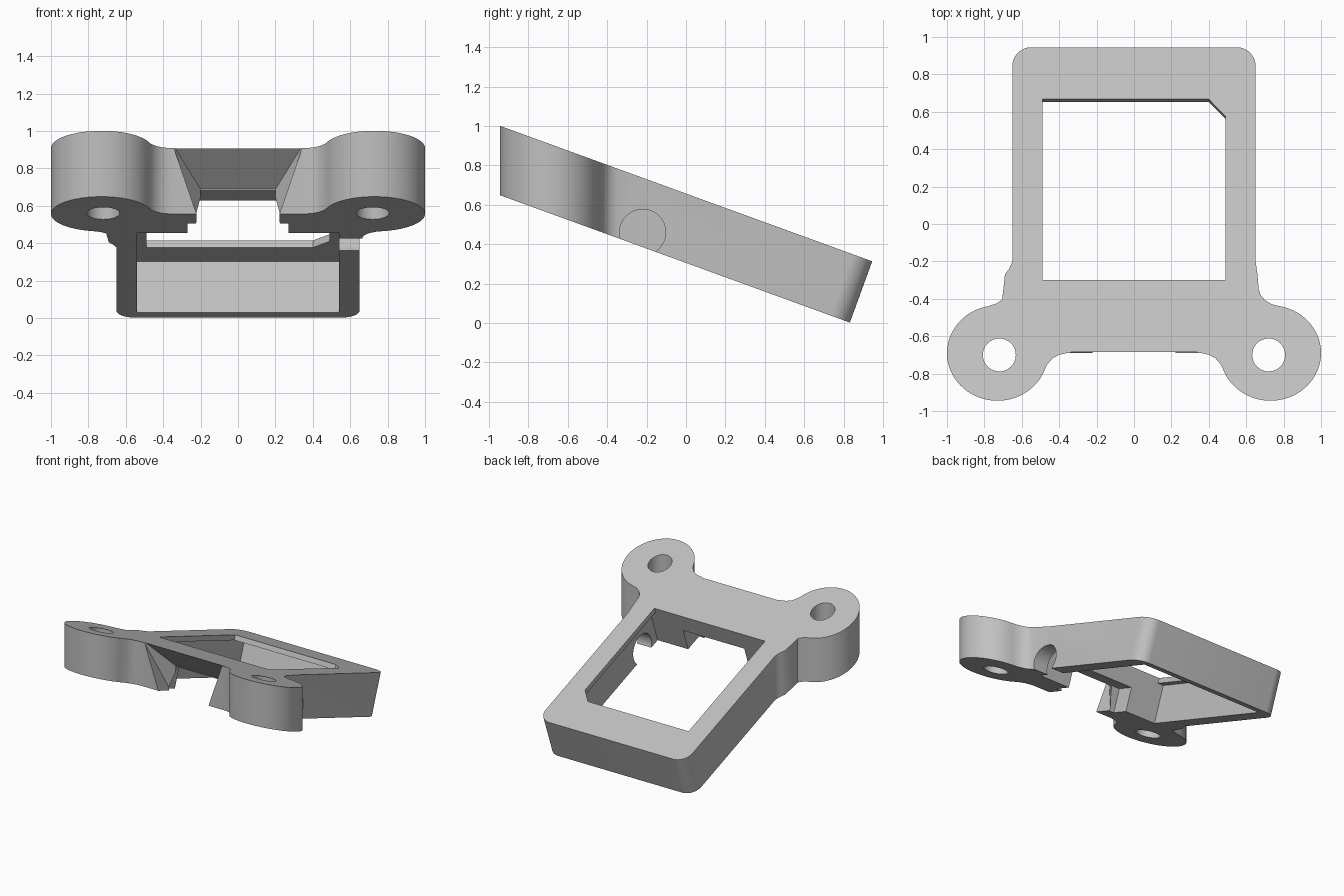
import bpy, bmesh, math
from mathutils import Vector

cube = bpy.data.objects.get("Cube")
if cube:
    bpy.data.objects.remove(cube, do_unlink=True)

TILT = math.radians(20)
SLOPE = math.tan(TILT)
TOP, BOTTOM = 0.657, 0.305          # heights of the two sloping planes at y = 0
THICK = (TOP - BOTTOM) * math.cos(TILT)
INWARD = Vector((0, -math.sin(TILT), -math.cos(TILT)))


def on_top(x, y):
    return Vector((x, y, TOP - SLOPE * y))


def make_object(name, bm):
    bmesh.ops.recalc_face_normals(bm, faces=bm.faces)
    mesh = bpy.data.meshes.new(name)
    bm.to_mesh(mesh)
    bm.free()
    ob = bpy.data.objects.new(name, mesh)
    bpy.context.collection.objects.link(ob)
    return ob


def loft(name, upper, lower):
    """Solid between two matching loops."""
    bm = bmesh.new()
    a = [bm.verts.new(p) for p in upper]
    b = [bm.verts.new(p) for p in lower]
    bm.faces.new(a)
    bm.faces.new(b[::-1])
    for i in range(len(a)):
        j = (i + 1) % len(a)
        bm.faces.new((a[i], b[i], b[j], a[j]))
    return make_object(name, bm)


def slab(name, outline, d0, d1):
    """Prism square to the sloping top, between two depths."""
    pts = [on_top(*p) for p in outline]
    return loft(name, [p + INWARD * d0 for p in pts], [p + INWARD * d1 for p in pts])


def box(x, y0, y1):
    return [(-x, y0), (x, y0), (x, y1), (-x, y1)]


def cylinder(name, center, r, half, axis):
    ring = [(r * math.cos(i * math.tau / 48), r * math.sin(i * math.tau / 48)) for i in range(48)]
    c = Vector(center)
    if axis == 'X':
        loops = [[c + Vector((s, u, v)) for u, v in ring] for s in (half, -half)]
    else:
        loops = [[c + Vector((u, v, s)) for u, v in ring] for s in (half, -half)]
    return loft(name, *loops)


def arc(cx, cy, rx, ry, a0, a1, n):
    return [(cx + rx * math.cos(math.radians(a0 + (a1 - a0) * i / n)),
             cy + ry * math.sin(math.radians(a0 + (a1 - a0) * i / n))) for i in range(n + 1)]


# Outline of the frame with its two round ears
ear = [(0.36, -0.69), (0.40, -0.699), (0.435, -0.718), (0.465, -0.752)]
ear += arc(0.73, -0.69, 0.27, 0.255, -155, 80, 44)
right = ear + [(0.735, -0.428), (0.70, -0.407), (0.677, -0.38), (0.667, -0.35),
               (0.66, -0.27), (0.65, -0.2)]
left = ear + [(0.735, -0.425), (0.705, -0.405), (0.69, -0.27), (0.668, -0.24), (0.65, -0.2)]
corner = arc(0.55, 0.845, 0.1, 0.1, 0, 90, 10)
half_r = right + corner
half_l = left + corner
outline = half_r + [(-x, y) for x, y in reversed(half_l)]

# Ears are vertical, the back end is square to the slope
upper = [on_top(x, y) for x, y in outline]
lower = [p + INWARD * THICK if p.y > 0 else Vector((p.x, p.y, BOTTOM - SLOPE * p.y))
         for p in upper]
frame = loft("tilted_mount_frame", upper, lower)

# Cavity, display window and stepped cable slot
window = [(-0.49, -0.3), (0.49, -0.3), (0.49, 0.575), (0.4, 0.667), (-0.49, 0.667)]
cutters = [
    slab("cavity_cutter", box(0.54, -0.3, 0.873), 0.04, 0.5),
    slab("window_cutter", window, -0.1, 0.1),
    slab("inner_slot_cutter", box(0.27, -0.437, -0.2), 0.147, 0.5),
    slab("outer_slot_cutter", box(0.2, -0.8, -0.25), 0.147, 0.5),
    cylinder("side_hole_cutter", (0.62, -0.22, 0.46), 0.117, 0.11, 'X'),
]
for s in (1, -1):
    cutters.append(cylinder("ear_hole_cutter", (s * 0.72, -0.7, 0.7), 0.088, 0.6, 'Z'))

# Flared mouth of the cable slot
bm = bmesh.new()
for s in (1, -1):
    for p in ((0.347, -0.70, 0.925), (0.201, -0.70, 0.5), (0.201, -0.5, 0.69), (0.201, -0.5, 0.42)):
        bm.verts.new((s * p[0], p[1], p[2]))
bmesh.ops.convex_hull(bm, input=bm.verts)
cutters.append(make_object("mouth_cutter", bm))

bpy.ops.object.select_all(action='DESELECT')
bpy.context.view_layer.objects.active = frame
frame.select_set(True)
for c in cutters:
    c.hide_render = True
    mod = frame.modifiers.new(c.name, 'BOOLEAN')
    mod.operation = 'DIFFERENCE'
    mod.solver = 'EXACT'
    mod.object = c
    bpy.ops.object.modifier_apply(modifier=mod.name)
    bpy.data.objects.remove(c, do_unlink=True)

# Single grey material
grey = bpy.data.materials.new("light_grey")
grey.use_nodes = True
colour = (0.53, 0.53, 0.53, 1)
grey.diffuse_color = colour
grey.node_tree.nodes["Principled BSDF"].inputs["Base Color"].default_value = colour
frame.data.materials.clear()
frame.data.materials.append(grey)
bpy.ops.object.shade_smooth_by_angle(angle=math.radians(30))
